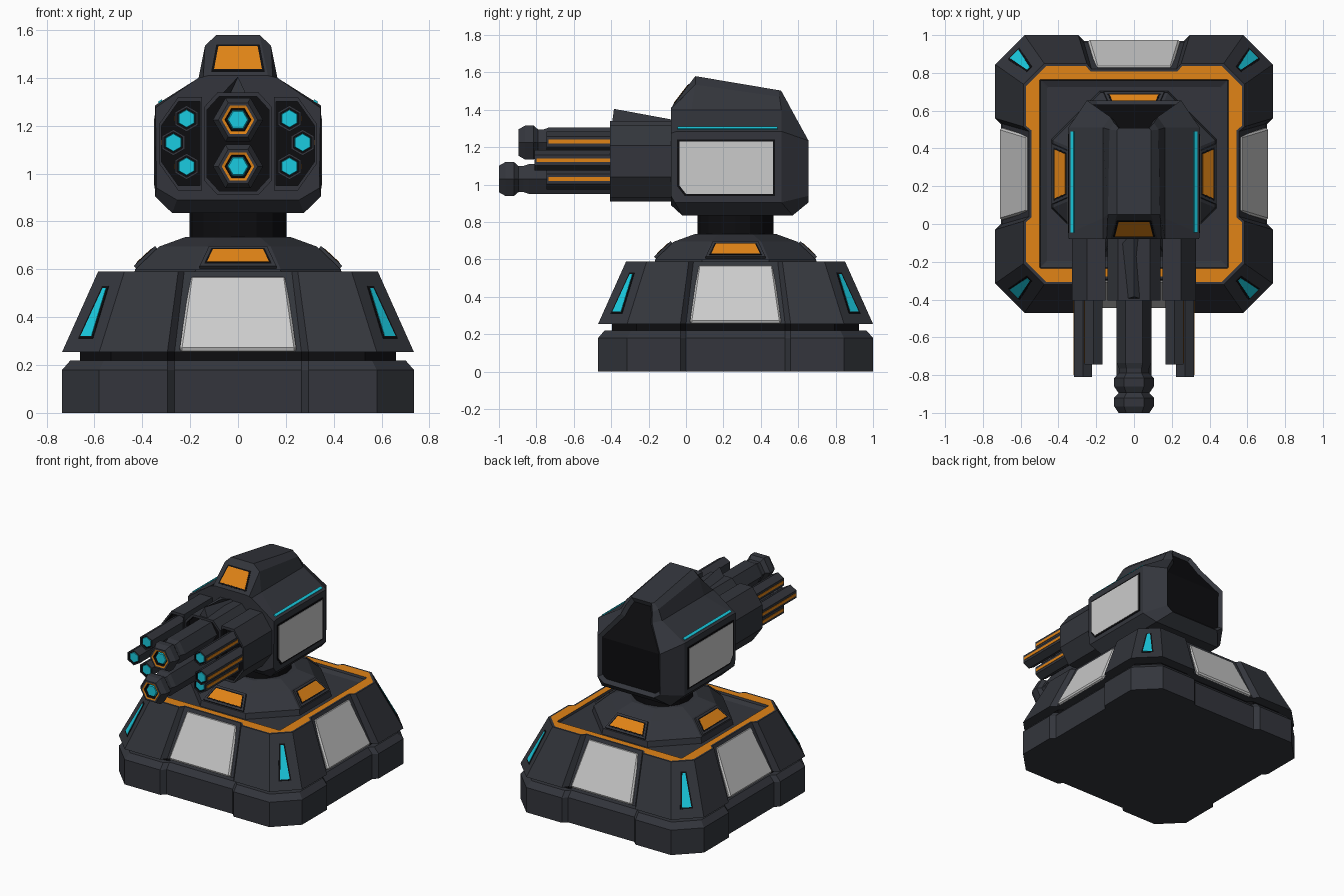
import bpy, bmesh, math
from mathutils import Vector, Matrix

if "Cube" in bpy.data.objects:
    bpy.data.objects.remove(bpy.data.objects["Cube"])


def mat(name, *rgb):
    m = bpy.data.materials.new(name)
    m.diffuse_color = (*rgb, 1)
    m.use_nodes = True
    m.node_tree.nodes["Principled BSDF"].inputs["Base Color"].default_value = m.diffuse_color
    return m


DARK = mat("dark_armour", 0.033, 0.036, 0.045)
BLACK = mat("black", 0.004, 0.004, 0.005)
ORANGE = mat("orange", 0.75, 0.23, 0.008)
CYAN = mat("cyan", 0.01, 0.6, 0.75)
MATS = [DARK, BLACK, ORANGE, CYAN]
CY = 0.265  # y centre of the base


def finish(name, bm, mats):
    bmesh.ops.recalc_face_normals(bm, faces=bm.faces)
    me = bpy.data.meshes.new(name)
    bm.to_mesh(me)
    bm.free()
    for m in mats:
        me.materials.append(m)
    ob = bpy.data.objects.new(name, me)
    bpy.context.collection.objects.link(ob)
    return ob


def skin(rings, seg=None):
    """Bridge equal-length rings; seg gives a material index per band."""
    bm = bmesh.new()
    vs = [[bm.verts.new(p) for p in r] for r in rings]
    n = len(rings[0])
    for k in range(len(rings) - 1):
        for i in range(n):
            j = (i + 1) % n
            f = bm.faces.new((vs[k][i], vs[k][j], vs[k + 1][j], vs[k + 1][i]))
            f.material_index = seg[k] if seg else 0
    return bm, vs


def loft(name, rings, seg=None, cap=0, first=0):
    bm, vs = skin(rings, seg)
    bm.faces.new(vs[0]).material_index = first
    bm.faces.new(vs[-1]).material_index = cap
    return finish(name, bm, MATS)


def plate(name, pts, material, t, grow=0.0, bevel=0.0):
    """Flat polygon thickened by t to both sides, optionally grown outward."""
    pts = [Vector(p) for p in pts]
    c = sum(pts, Vector()) / len(pts)
    nrm = (pts[1] - pts[0]).cross(pts[2] - pts[1]).normalized()
    if grow:
        n, out = len(pts), []
        for i, p in enumerate(pts):
            a = (p - pts[i - 1]).normalized()
            b = (pts[(i + 1) % n] - p).normalized()
            oa, ob_ = a.cross(nrm), b.cross(nrm)
            out.append(p + (oa + ob_) * (grow / (1 + oa.dot(ob_))))
        pts = out
    bm, vs = skin([[p - nrm * t for p in pts], [p + nrm * t for p in pts]])
    bm.faces.new(vs[0])
    bm.faces.new(vs[1])
    ob = finish(name, bm, [material] if material else [])
    if bevel:
        md = ob.modifiers.new("edge", 'BEVEL')
        md.width, md.segments = bevel, 1
    return ob


def outline(h, c, n1, n0, d, z):
    """Square with cut corners and a shallow notch in each side."""
    side = [(-c, -h), (-n1, -h), (-n0, d - h), (n0, d - h), (n1, -h), (c, -h)]
    out = []
    for k in range(4):
        R = Matrix.Rotation(k * math.pi / 2, 3, 'Z')
        out += [R @ Vector((x, y, z)) + Vector((0, CY, 0)) for x, y in side]
    return out


def zring(n, r, z, turn=0.0):
    return [(r * math.cos(turn + i * math.tau / n),
             CY + r * math.sin(turn + i * math.tau / n), z) for i in range(n)]


def yhex(x, z, r, y, turn=0.0):
    return [(x + r * math.cos(turn + i * math.pi / 3), y,
             z + r * math.sin(turn + i * math.pi / 3)) for i in range(6)]


# Base foot, dark gap and sloped body with orange rim and sunken floor
N = (0.295, 0.265, 0.03)
loft("base_foot", [outline(0.735, 0.58, *N, 0), outline(0.735, 0.58, *N, 0.18),
                   outline(0.70, 0.56, *N, 0.22)])
loft("base_gap", [outline(0.66, 0.53, *N, 0.2), outline(0.66, 0.53, *N, 0.27)], [1], 1, 1)
loft("base_body", [outline(0.735, 0.58, 0.295, 0.265, 0.04, 0.255),
                   outline(0.585, 0.475, 0.25, 0.225, 0.03, 0.59),
                   outline(0.572, 0.465, 0.255, 0.23, 0.03, 0.59),
                   outline(0.50, 0.495, 0.25, 0.2, 0, 0.59),
                   outline(0.495, 0.49, 0.25, 0.2, 0, 0.575),
                   outline(0.46, 0.455, 0.25, 0.2, 0, 0.56)], [0, 0, 2, 0, 0])

# Octagonal turret ring and neck
k8 = 1 / math.cos(math.pi / 8)
loft("turret_ring", [zring(8, a * k8, z, math.pi / 8) for a, z in
                     ((0.44, 0.55), (0.43, 0.60), (0.33, 0.695), (0.22, 0.735))])
loft("neck", [zring(16, 0.203, 0.72), zring(16, 0.203, 0.86)], [1], 1, 1)

# Parts repeated on the four sides of the base
for k, side in enumerate(("front", "right", "back", "left")):
    R = Matrix.Rotation(k * math.pi / 2, 3, 'Z')

    def put(pts):
        return [R @ Vector(p) + Vector((0, CY, 0)) for p in pts]
    plate(side + "_base_panel", put([(-0.245, -0.70, 0.257), (0.245, -0.70, 0.257),
                                     (0.2, -0.552, 0.567), (-0.2, -0.552, 0.567)]),
          None, 0.016, bevel=0.01)
    q = put([(-0.13, -0.411, 0.62), (0.13, -0.411, 0.62),
             (0.105, -0.354, 0.673), (-0.105, -0.354, 0.673)])
    plate(side + "_ring_frame", q, DARK, 0.013, 0.022)
    plate(side + "_ring_frame_gap", q, BLACK, 0.0145, 0.008)
    plate(side + "_ring_light", q, ORANGE, 0.016)

    def corner(z, w):
        m, o = 0.6575 - 0.128 * (z - 0.255) / 0.335, w / math.sqrt(2)
        return (m + o, -m + o, z)
    q = put([corner(0.32, -0.032), corner(0.32, 0.032), corner(0.52, 0.01), corner(0.52, -0.01)])
    plate(side + "_corner_slit_frame", q, BLACK, 0.003, 0.01)
    plate(side + "_corner_slit", q, CYAN, 0.005)

# Head: half sections mirrored and lofted front to back
sections = [
    [(0.255, -0.08, 0.89), (0.34, -0.08, 0.94), (0.345, -0.08, 1.275),
     (0.165, -0.08, 1.40), (0.145, -0.08, 1.405), (0.125, -0.08, 1.41)],
    [(0.275, -0.02, 0.835), (0.347, -0.06, 0.905), (0.347, -0.05, 1.285),
     (0.165, 0.03, 1.40), (0.138, 0.05, 1.535), (0.09, 0.05, 1.58)],
    [(0.275, 0.57, 0.835), (0.347, 0.51, 0.905), (0.347, 0.51, 1.285),
     (0.165, 0.51, 1.40), (0.13, 0.50, 1.47), (0.09, 0.495, 1.505)],
    [(0.2, 0.655, 0.905), (0.25, 0.655, 0.94), (0.25, 0.655, 1.235),
     (0.125, 0.567, 1.395), (0.105, 0.535, 1.455), (0.08, 0.508, 1.503)]]
bm, vs = skin([s + [(-x, y, z) for x, y, z in reversed(s)] for s in sections])
bm.faces.new(vs[0])
v = vs[-1]
back = [bm.faces.new(v[:3] + v[9:]), bm.faces.new(v[2:10])]
bmesh.ops.recalc_face_normals(bm, faces=bm.faces)
bmesh.ops.inset_region(bm, faces=back, thickness=0.022, depth=-0.025, use_even_offset=True)
for f in back:
    f.material_index = 1
finish("head", bm, MATS)

# Orange window on the front of the hump
q = [(s * w, -0.08 + 0.13 * (z - 1.41) / 0.17, z) for s, w, z in
     ((-1, 0.10, 1.435), (1, 0.10, 1.435), (1, 0.082, 1.53), (-1, 0.082, 1.53))]
plate("hump_window_frame", q, BLACK, 0.003, 0.01)
plate("hump_window", q, ORANGE, 0.005)

# Side panels, light strips, side pods and their barrels
for s, side in ((1, "right"), (-1, "left")):
    q = [(s * 0.347, y, z) for y, z in ((0, 0.95), (0.465, 0.95), (0.465, 1.23),
                                        (-0.035, 1.23), (-0.035, 0.995))]
    plate(side + "_head_panel_frame", q, BLACK, 0.003, 0.012)
    plate(side + "_head_panel", q, None, 0.005)
    q = [(s * x, y, z) for x, y, z in ((0.332, -0.045, 1.295), (0.332, 0.49, 1.295),
                                       (0.316, 0.49, 1.305), (0.316, -0.045, 1.305))]
    plate(side + "_light_strip", q, CYAN, 0.006)

    prof = [(0.15, 0.93), (0.25, 0.93), (0.328, 1.04), (0.328, 1.21), (0.25, 1.32), (0.15, 1.32)]
    rings = [[(s * (0.24 + (x - 0.24) * k), y, 1.125 + (z - 1.125) * k) for x, z in prof]
             for y, k in ((-0.05, 1), (-0.405, 1), (-0.405, 0.9), (-0.36, 0.9))]
    loft(side + "_gun_pod", rings, [0, 0, 1], 1)
    for i, (x, z, e) in enumerate(((0.215, 1.23, -0.745), (0.27, 1.13, -0.81),
                                   (0.215, 1.03, -0.745))):
        nm = f"{side}_small_barrel_{i + 1}"
        steps = ((-0.3, 0.055), (e, 0.055), (e, 0.045), (e + 0.012, 0.045),
                 (e + 0.012, 0.038), (e + 0.004, 0.036))
        loft(nm, [yhex(s * x, z, r, y, math.pi / 6) for y, r in steps], [0, 0, 1, 1, 3], 3)
        q = [(s * (x + 0.0476), y, z + d) for y, d in
             ((e + 0.01, -0.01), (-0.38, -0.01), (-0.38, 0.01), (e + 0.01, 0.01))]
        plate(nm + "_stripe", q, ORANGE, 0.003)

# Central pod with sight fin
prof = [(-0.085, 0.91), (0.085, 0.91), (0.14, 0.97), (0.14, 1.28),
        (0.085, 1.34), (-0.085, 1.34), (-0.14, 1.28), (-0.14, 0.97)]
loft("centre_gun_pod", [[(x * k, y, 1.125 + (z - 1.125) * k) for x, z in prof] for y, k in
                        ((-0.05, 1), (-0.405, 1), (-0.405, 0.92), (-0.37, 0.92))], [0, 0, 1], 1)
loft("sight_fin", [[(-0.035, -0.395, 1.33), (0.035, -0.395, 1.33), (0, -0.385, 1.405)],
                   [(-0.07, -0.06, 1.33), (0.07, -0.06, 1.33), (0, -0.06, 1.345)]])

# Two large central barrels with flared muzzles
for nm, z, e in (("upper", 1.225, -0.895), ("lower", 1.03, -1.0)):
    steps = [(-0.3 - e, 0.092), (0.16, 0.092), (0.13, 0.08), (0.105, 0.08), (0.08, 0.105),
             (0.035, 0.105), (0, 0.082), (0, 0.068), (0.003, 0.055), (0.02, 0.052),
             (0.02, 0.045), (0.008, 0.04)]
    loft(nm + "_main_barrel", [yhex(0, z, r, e + d) for d, r in steps],
         [0, 0, 0, 0, 0, 0, 0, 2, 1, 1, 3], 3)
